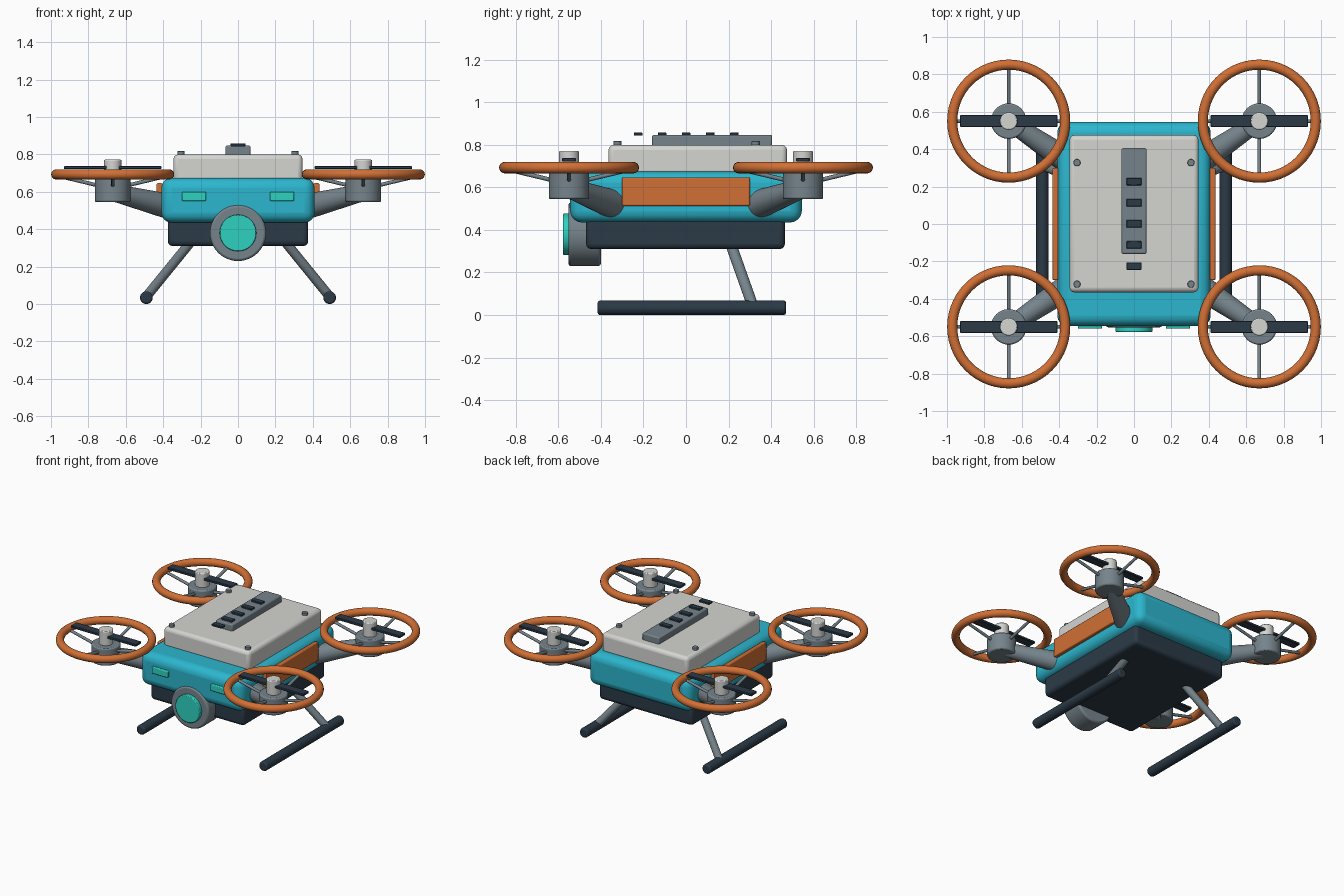
import bpy, math
from mathutils import Vector

if "Cube" in bpy.data.objects:
    bpy.data.objects.remove(bpy.data.objects["Cube"], do_unlink=True)


def material(name, colour):
    m = bpy.data.materials.new(name)
    m.use_nodes = True
    m.diffuse_color = (*colour, 1)
    bsdf = next(n for n in m.node_tree.nodes if n.type == 'BSDF_PRINCIPLED')
    bsdf.inputs["Base Color"].default_value = (*colour, 1)
    return m


TEAL = material("teal", (0.025, 0.47, 0.62))
ORANGE = material("orange", (0.64, 0.16, 0.035))
LIGHT = material("light_grey", (0.66, 0.66, 0.64))
SLATE = material("slate_grey", (0.18, 0.23, 0.26))
DARK = material("dark_navy", (0.024, 0.042, 0.062))
GLOW = material("turquoise", (0.026, 0.64, 0.53))


def finish(name, mat, bevel=0, segments=3):
    ob = bpy.context.object
    ob.name = ob.data.name = name
    ob.data.materials.append(mat)
    if bevel:
        mod = ob.modifiers.new("Bevel", 'BEVEL')
        mod.width, mod.segments = bevel, segments
        mod.limit_method = 'ANGLE'
    bpy.ops.object.shade_smooth_by_angle(angle=math.radians(35))
    return ob


def box(name, mat, lo, hi, bevel=0, segments=3):
    """Box between two corners."""
    lo, hi = Vector(lo), Vector(hi)
    bpy.ops.mesh.primitive_cube_add(size=1, location=(lo + hi) / 2)
    bpy.context.object.scale = hi - lo
    bpy.ops.object.transform_apply(location=False, rotation=False, scale=True)
    return finish(name, mat, bevel, segments)


def rod(name, mat, a, b, r1, r2=None, bevel=0, sides=32):
    """Cylinder or cone from point a to point b."""
    a, b = Vector(a), Vector(b)
    d = b - a
    bpy.ops.mesh.primitive_cone_add(
        vertices=sides, radius1=r1, radius2=r1 if r2 is None else r2,
        depth=d.length, location=(a + b) / 2,
        rotation=d.to_track_quat('Z', 'Y').to_euler())
    return finish(name, mat, bevel, 2)


# Fuselage
box("body_shell", TEAL, (-0.41, -0.545, 0.435), (0.41, 0.545, 0.675), 0.055, 4)
box("belly_battery", DARK, (-0.375, -0.47, 0.31), (0.375, 0.465, 0.46), 0.025)
box("top_cover", LIGHT, (-0.345, -0.365, 0.655), (0.345, 0.475, 0.8), 0.025)
box("top_spine", SLATE, (-0.067, -0.16, 0.79), (0.067, 0.405, 0.847), 0.008, 2)
for i in range(5):
    y = -0.225 + i * 0.113
    box("spine_vent", DARK, (-0.041, y - 0.02, 0.843), (0.041, y + 0.02, 0.859), 0.003, 1)
for x in (-0.305, 0.305):
    for y in (-0.322, 0.328):
        rod("cover_bolt", SLATE, (x, y, 0.79), (x, y, 0.818), 0.019, bevel=0.003, sides=20)

# Front camera
rod("camera_housing", SLATE, (0, -0.40, 0.38), (0, -0.553, 0.38), 0.15, bevel=0.012, sides=48)
rod("camera_lens", GLOW, (0, -0.54, 0.38), (0, -0.578, 0.38), 0.098, bevel=0.005, sides=40)

for s in (-1, 1):
    side = "left" if s > 0 else "right"

    # Side panels, head lights and landing gear
    box(side + "_side_panel", ORANGE, (s * 0.42 - 0.015, -0.3, 0.513),
        (s * 0.42 + 0.015, 0.3, 0.647), 0.006, 2)
    box(side + "_front_light", GLOW, (s * 0.235 - 0.065, -0.56, 0.551),
        (s * 0.235 + 0.065, -0.53, 0.6), 0.006, 2)
    rod(side + "_skid", DARK, (s * 0.49, -0.415, 0.034), (s * 0.49, 0.47, 0.034),
        0.034, bevel=0.01, sides=24)
    rod(side + "_skid_strut", SLATE, (s * 0.25, 0.21, 0.335), (s * 0.49, 0.315, 0.04),
        0.026, sides=20)

    # Arms and guarded rotors
    for t in (-1, 1):
        tag = ("rear_" if t > 0 else "front_") + side
        x, y = s * 0.67, t * 0.55
        rod(tag + "_arm", SLATE, (s * 0.3, t * 0.30, 0.505), (x, y, 0.597), 0.073, 0.046)
        rod(tag + "_motor", SLATE, (x, y, 0.545), (x, y, 0.67), 0.095, bevel=0.008)
        rod(tag + "_rotor_cap", LIGHT, (x, y, 0.665), (x, y, 0.772), 0.047, bevel=0.006)
        box(tag + "_rotor_blade", DARK, (x - 0.26, y - 0.032, 0.721),
            (x + 0.26, y + 0.032, 0.738), 0.003, 1)
        bpy.ops.mesh.primitive_torus_add(
            location=(x, y, 0.693), major_radius=0.302, minor_radius=0.027,
            major_segments=56, minor_segments=16)
        finish(tag + "_rotor_guard", ORANGE)
        for dx, dy in ((1, 0), (-1, 0), (0, 1), (0, -1)):
            rod(tag + "_guard_spoke", SLATE, (x + dx * 0.07, y + dy * 0.07, 0.632),
                (x + dx * 0.3, y + dy * 0.3, 0.687), 0.01, sides=12)
